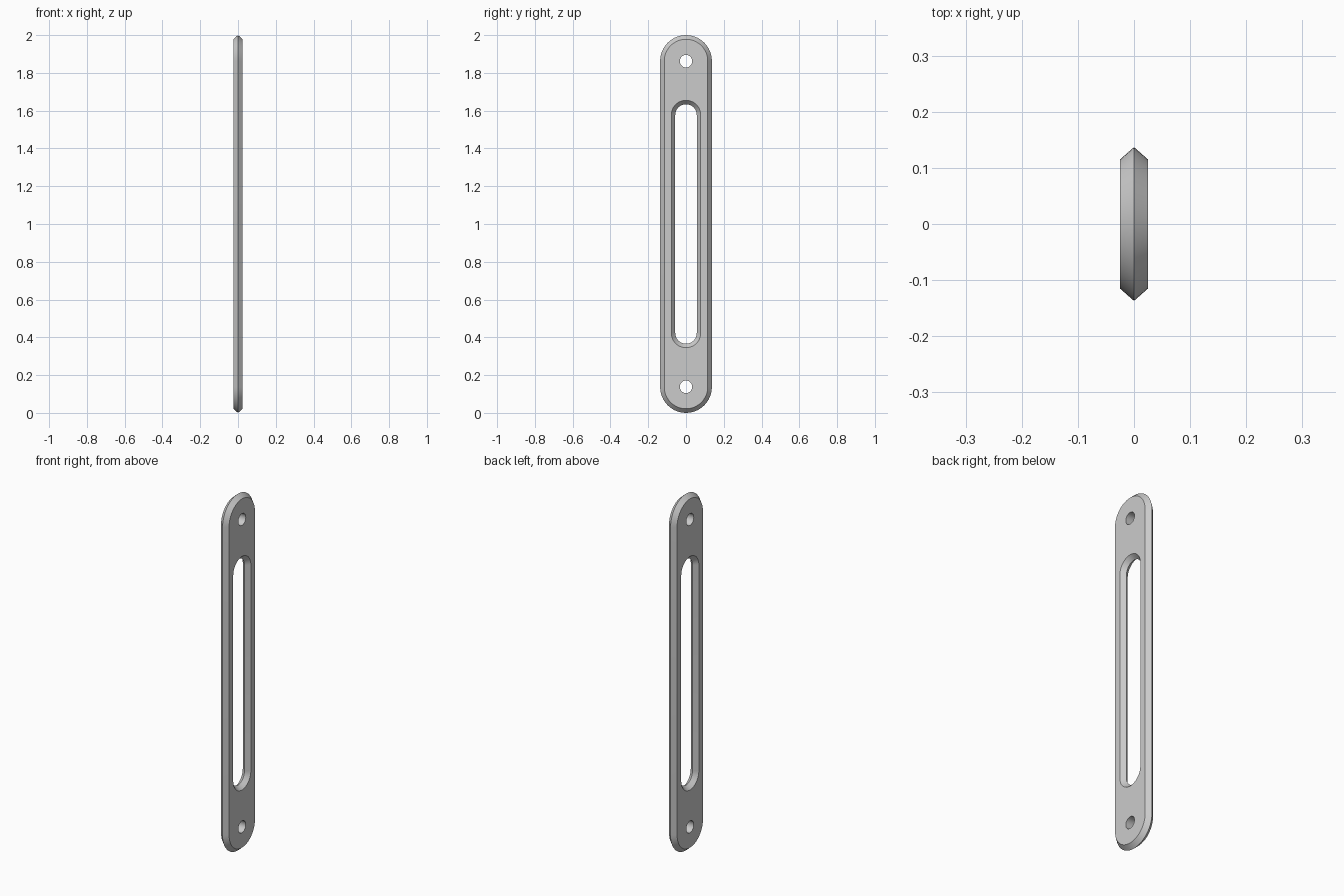
import bpy
import bmesh
from math import sin, cos, pi, radians
from mathutils import Vector

if "Cube" in bpy.data.objects:
    bpy.data.objects.remove(bpy.data.objects["Cube"], do_unlink=True)

HALF = 0.025        # half thickness of the plate
MID = 1.0           # height of the plate centre
ARC = 24            # segments in each rounded end

grey = bpy.data.materials.new("plain grey")
grey.diffuse_color = (0.6, 0.6, 0.6, 1)
grey.use_nodes = True
grey.node_tree.nodes["Principled BSDF"].inputs["Base Color"].default_value = (0.6, 0.6, 0.6, 1)

bm = bmesh.new()


def loop(points, x):
    """Closed ring of edges at depth x from (y, z) points."""
    verts = [bm.verts.new((x, y, z)) for y, z in points]
    for a, b in zip(verts, verts[1:] + verts[:1]):
        bm.edges.new((a, b))
    return verts


def stadium(radius, half_length):
    """Upright outline with fully rounded ends."""
    points = []
    for end in (1, -1):
        for i in range(ARC + 1):
            a = pi * i / ARC
            points.append((end * radius * cos(a),
                           MID + end * (half_length - radius + radius * sin(a))))
    return points


def circle(radius, z):
    return [(radius * cos(pi * i / ARC), z + radius * sin(pi * i / ARC))
            for i in range(2 * ARC)]


def bridge(a, b):
    for i in range(len(a)):
        j = (i + 1) % len(a)
        bm.faces.new((a[i], a[j], b[j], b[i]))


# Central ridges of the outer rim and the slot
rim_ridge = loop(stadium(0.137, 1.0), 0)
slot_ridge = loop(stadium(0.057, 0.634), 0)

# Both broad faces with their outlines, chamfered towards the ridges
hole_rings = []
for x in (-HALF, HALF):
    rim = loop(stadium(0.115, 0.978), x)
    slot = loop(stadium(0.078, 0.655), x)
    holes = [loop(circle(0.033, z), x) for z in (0.138, 1.862)]
    hole_rings.append(holes)
    ring_verts = set(rim + slot + holes[0] + holes[1])
    edges = [e for e in bm.edges if e.verts[0] in ring_verts and e.verts[1] in ring_verts]
    bmesh.ops.triangle_fill(bm, edges=edges, use_beauty=True, normal=Vector((1, 0, 0)))
    bridge(rim, rim_ridge)
    bridge(slot, slot_ridge)

# Straight walls of the screw holes
for a, b in zip(*hole_rings):
    bridge(a, b)

bmesh.ops.recalc_face_normals(bm, faces=bm.faces[:])
mesh = bpy.data.meshes.new("slotted_plate")
bm.to_mesh(mesh)
bm.free()
mesh.materials.append(grey)

plate = bpy.data.objects.new("slotted_plate", mesh)
bpy.context.collection.objects.link(plate)
bpy.ops.object.select_all(action='DESELECT')
plate.select_set(True)
bpy.context.view_layer.objects.active = plate
bpy.ops.object.shade_smooth_by_angle(angle=radians(30))
